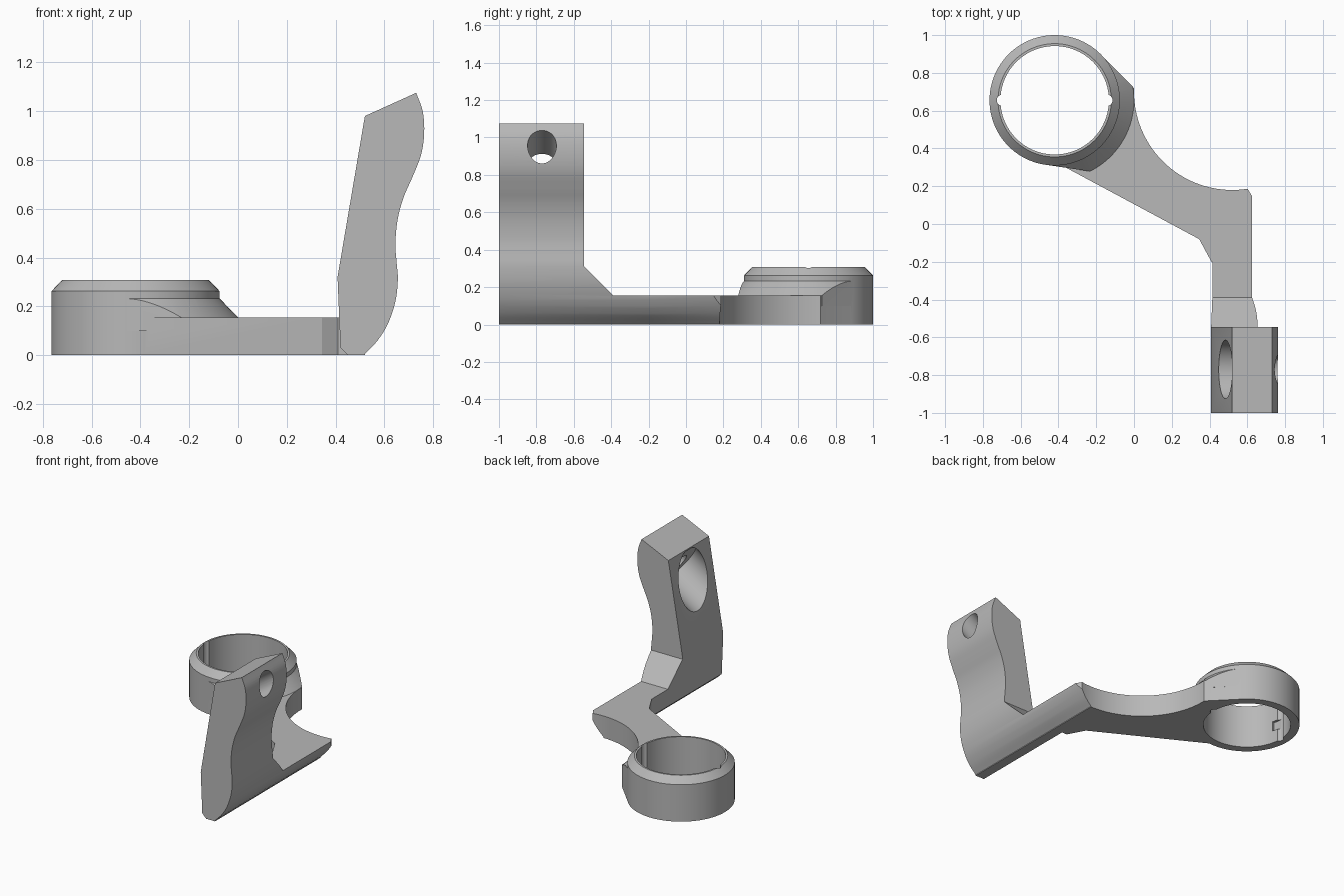
import bpy, bmesh, math
from mathutils import Vector, Matrix

cube = bpy.data.objects.get("Cube")
if cube:
    bpy.data.objects.remove(cube, do_unlink=True)

grey = bpy.data.materials.new("plain grey")
grey.use_nodes = True
COLOUR = (0.48, 0.48, 0.48, 1)
grey.diffuse_color = COLOUR
grey.node_tree.nodes["Principled BSDF"].inputs["Base Color"].default_value = COLOUR

RING = Vector((-0.42, 0.655, 0))
ARM_TOP = 0.155


def finish(name, bm):
    bmesh.ops.recalc_face_normals(bm, faces=bm.faces)
    mesh = bpy.data.meshes.new(name)
    bm.to_mesh(mesh)
    bm.free()
    mesh.materials.append(grey)
    ob = bpy.data.objects.new(name, mesh)
    bpy.context.collection.objects.link(ob)
    return ob


def prism(name, points, lo, hi, axis):
    """Extrude a 2D outline along x, y or z."""
    place = {"x": lambda a, b: (lo, a, b), "y": lambda a, b: (a, lo, b),
             "z": lambda a, b: (a, b, lo)}[axis]
    bm = bmesh.new()
    face = bm.faces.new([bm.verts.new(place(*p)) for p in points])
    out = bmesh.ops.extrude_face_region(bm, geom=[face])
    shift = Vector([hi - lo if axis == c else 0 for c in "xyz"])
    bmesh.ops.translate(bm, vec=shift, verts=[v for v in out["geom"] if isinstance(v, bmesh.types.BMVert)])
    return finish(name, bm)


def lathe(name, profile, centre, sides=96):
    """Solid of stacked rings from (radius, height) pairs."""
    bm = bmesh.new()
    rings = [[bm.verts.new(centre + Vector((r * math.cos(a), r * math.sin(a), z)))
              for a in (math.tau * i / sides for i in range(sides))] for r, z in profile]
    for low, high in zip(rings, rings[1:]):
        for i in range(sides):
            j = (i + 1) % sides
            bm.faces.new((low[i], low[j], high[j], high[i]))
    bm.faces.new(rings[0])
    bm.faces.new(rings[-1])
    return finish(name, bm)


def rod(name, start, end, radius):
    """Cylinder between two points."""
    start, end = Vector(start), Vector(end)
    d = end - start
    bm = bmesh.new()
    bmesh.ops.create_cone(bm, cap_ends=True, segments=64, radius1=radius, radius2=radius, depth=d.length,
                          matrix=Matrix.Translation((start + end) / 2) @ d.to_track_quat("Z", "Y").to_matrix().to_4x4())
    return finish(name, bm)


def combine(ob, other, operation):
    mod = ob.modifiers.new("cut", "BOOLEAN")
    mod.operation, mod.object, mod.solver = operation, other, "EXACT"
    bpy.context.view_layer.objects.active = ob
    bpy.ops.object.modifier_apply(modifier=mod.name)
    bpy.data.objects.remove(other, do_unlink=True)


def smooth_curve(pts, steps=5):
    """Catmull-Rom curve through the points."""
    p = [Vector(q) for q in pts]
    p = [2 * p[0] - p[1]] + p + [2 * p[-1] - p[-2]]
    out = []
    for a, b, c, d in zip(p, p[1:], p[2:], p[3:]):
        for i in range(steps):
            t = i / steps
            out.append(0.5 * (2 * b + (c - a) * t + (2 * a - 5 * b + 4 * c - d) * t * t
                              + (3 * b - a - 3 * c + d) * t ** 3))
    return [tuple(v) for v in out] + [tuple(pts[-1])]


def arc(cx, cy, r, start, end, n):
    return [(cx + r * math.cos(math.radians(start + (end - start) * i / n)),
             cy + r * math.sin(math.radians(start + (end - start) * i / n))) for i in range(n + 1)]


# S-shaped grip side, from the top down
grip = smooth_curve([(0.73, 1.075), (0.757, 1.0), (0.763, 0.91), (0.75, 0.82), (0.715, 0.73),
                     (0.68, 0.65), (0.655, 0.56), (0.645, 0.46), (0.65, 0.38), (0.655, 0.31),
                     (0.645, 0.22), (0.615, 0.13), (0.572, 0.06), (0.52, 0.005)]) + [(0.52, 0)]

# Upright with its foot, chamfered down to the arm height
body = prism("bracket", grip + [(0.45, 0), (0.42, 0.03), (0.408, 0.32), (0.52, 0.98)], -1, -0.2, "y")
side = [(-1.1, -0.1), (0, -0.1), (0, ARM_TOP), (-0.39, ARM_TOP), (-0.545, 0.31), (-0.545, 1.2), (-1.1, 1.2)]
combine(body, prism("side_outline", side, 0, 1, "x"), "INTERSECT")

# Arm with a concave edge, its end following the grip shape
plan = ([(0.41, -0.2), (0.7, -0.2), (0.7, 0.025)] + arc(0.52, 0.70, 0.52, -81, -182, 40)
        + [(-0.168, 0.89), (-0.42, 0.655), (-0.41, 0.325), (0.345, -0.08)])
arm = prism("arm", plan, 0, ARM_TOP, "z")
combine(arm, prism("underside", grip + [(-1, 0), (-1, 1.075)], -0.5, 1.2, "y"), "INTERSECT")
combine(body, arm, "UNION")

# Ring with a bevelled rim
ring = lathe("ring", [(0.345, 0), (0.345, 0.262), (0.30, 0.308)], RING)

# Conical flare that joins the ring to the arm
flare = lathe("flare", [(0.42, 0.1), (0.42, ARM_TOP), (0.34, 0.237)], RING)
wedge = [(-0.168, 0.89), (-0.42, 0.655), (-0.47, 0.314), (-0.24, 0.28), (-0.1, 0.26), (0.1, 0.619), (0, 0.72)]
combine(flare, prism("wedge", wedge, 0, 1, "z"), "INTERSECT")
combine(body, flare, "UNION")
combine(body, ring, "UNION")

# Bore and the two stepped locking slots
combine(body, lathe("bore", [(0.287, -0.1), (0.287, 0.5)], RING), "DIFFERENCE")
for turn in (0, 180):
    out = Vector((math.cos(math.radians(turn)), 0, 0))
    spot = RING + out * 0.276
    combine(body, rod("slot", spot - Vector((0, 0, 0.1)), spot + Vector((0, 0, 0.5)), 0.03), "DIFFERENCE")
    pocket = (arc(RING.x, RING.y, 0.304, turn, turn + 14, 6) + arc(RING.x, RING.y, 0.27, turn + 14, turn, 6))
    combine(body, prism("pocket", pocket, 0.09, 0.16, "z"), "DIFFERENCE")

# Slanted bolt hole with a wide counterbore
axis = Vector((math.cos(math.radians(34)), 0, math.sin(math.radians(34))))
exit_point = Vector((0.76, -0.77, 0.955))
combine(body, rod("bolt_hole", exit_point - axis * 0.3, exit_point + axis * 0.2, 0.077), "DIFFERENCE")
combine(body, rod("counterbore", exit_point - axis * 0.7, exit_point - axis * 0.19, 0.155), "DIFFERENCE")

# Smooth shading with sharp edges kept
bpy.ops.object.select_all(action="DESELECT")
body.select_set(True)
bpy.context.view_layer.objects.active = body
bpy.ops.object.shade_smooth_by_angle(angle=math.radians(25))
